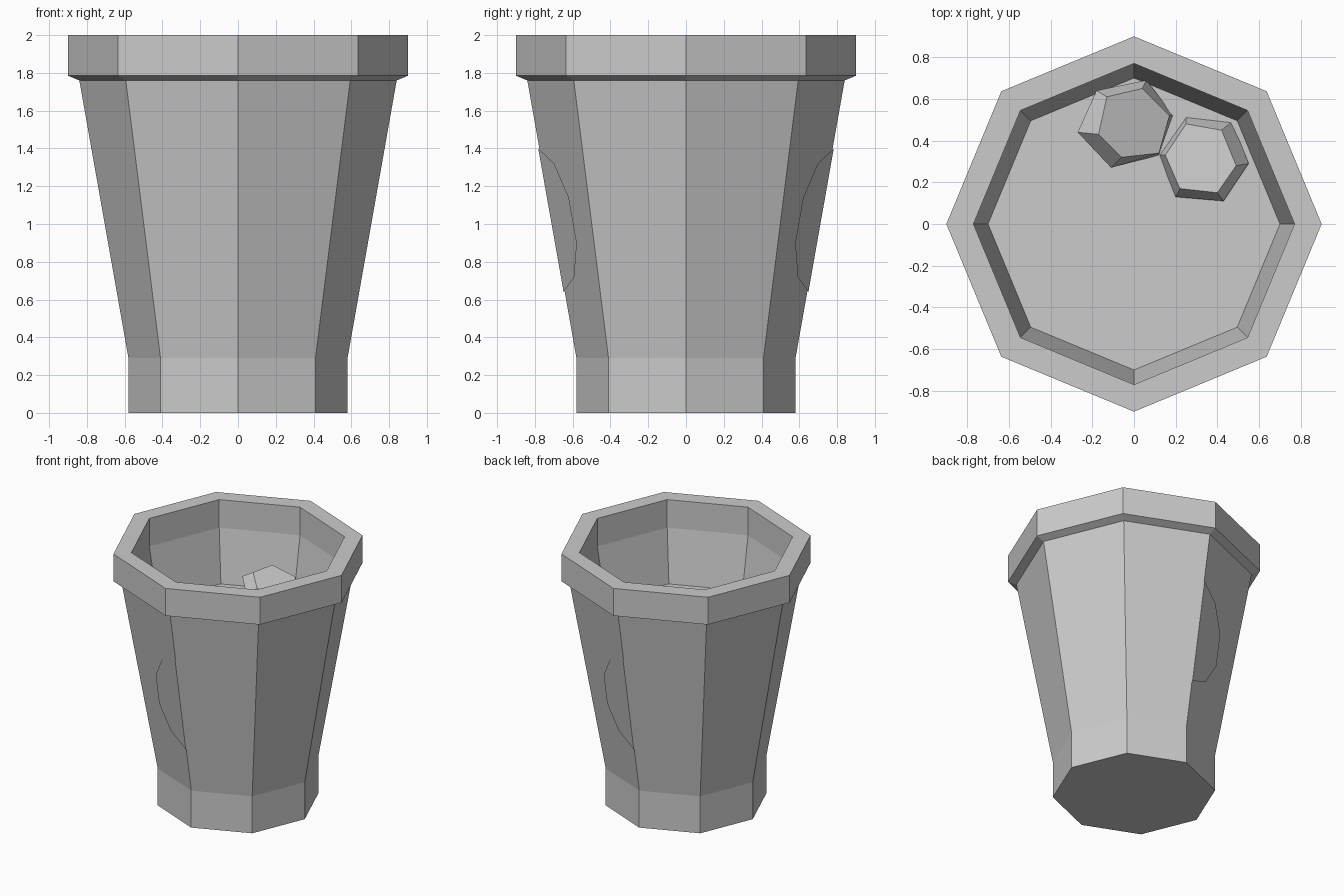
import bpy, math

if "Cube" in bpy.data.objects:
    bpy.data.objects.remove(bpy.data.objects["Cube"])

N = 8


def make(name, verts, faces):
    me = bpy.data.meshes.new(name)
    me.from_pydata(verts, [], faces)
    me.validate()
    ob = bpy.data.objects.new(name, me)
    bpy.context.collection.objects.link(ob)
    return ob


def loft(name, rings):
    """Bridge equal-sized rings and cap both ends."""
    n = len(rings[0])
    verts = [v for r in rings for v in r]
    faces = [(k * n + i, k * n + (i + 1) % n, (k + 1) * n + (i + 1) % n, (k + 1) * n + i)
             for k in range(len(rings) - 1) for i in range(n)]
    last = (len(rings) - 1) * n
    faces += [tuple(reversed(range(n))), tuple(range(last, last + n))]
    return make(name, verts, faces)


def octagon(r, z):
    return [(r * math.cos(math.tau * i / N), r * math.sin(math.tau * i / N), z) for i in range(N)]


# Cup: foot, flared wall, overhanging rim, inner wall and floor
profile = [(.58, 0), (.58, .29), (.84, 1.76), (.9, 1.785), (.9, 2),
           (.77, 2), (.77, 1.78), (.516, .29)]
loft("cup", [octagon(r, z) for r, z in profile])

# Drink filling the cup
loft("drink", [octagon(.517, .295), octagon(.70, 1.37)])


# Ice lumps: tilted hexagonal top, wider waist, sunk lower half
def ice(name, top, waist, z0, sx, sy):
    cx = sum(p[0] for p in top) / 6
    cy = sum(p[1] for p in top) / 6

    def ring(pts, dz):
        return [(x, y, z0 + sx * (x - cx) + sy * (y - cy) + dz) for x, y in pts]
    ob = loft(name, [ring(top[::-1], -.3)[::-1], ring(waist, -.1), ring(top, 0)])
    return ob


ice("ice_left",
    [(-.06, .32), (.12, .34), (.17, .52), (.04, .65), (-.13, .61), (-.17, .43)],
    [(-.11, .27), (.12, .33), (.19, .52), (.06, .69), (-.18, .64), (-.27, .44)],
    1.515, -.38, .08)
ice("ice_right",
    [(.22, .17), (.40, .15), (.49, .28), (.42, .45), (.25, .48), (.15, .33)],
    [(.20, .13), (.43, .11), (.55, .29), (.47, .49), (.25, .52), (.12, .33)],
    1.47, .05, -.1)

# Plain raised badges folded over the front and back corners
for name, side in (("front_badge", -1), ("back_badge", 1)):
    half = [(0, .64), (.17, .72), (.28, .9), (.28, 1.14), (.17, 1.32), (0, 1.4)]
    verts = []
    for s in (1, -1):
        for x, z in half:
            r = .58 + (z - .29) * .26 / 1.47 + .006
            verts.append((s * x, side * (r - .4142 * x), z))
    right, left = tuple(range(6)), tuple(range(11, 5, -1))
    if side > 0:
        right, left = right[::-1], left[::-1]
    make(name, verts, [right, left])
